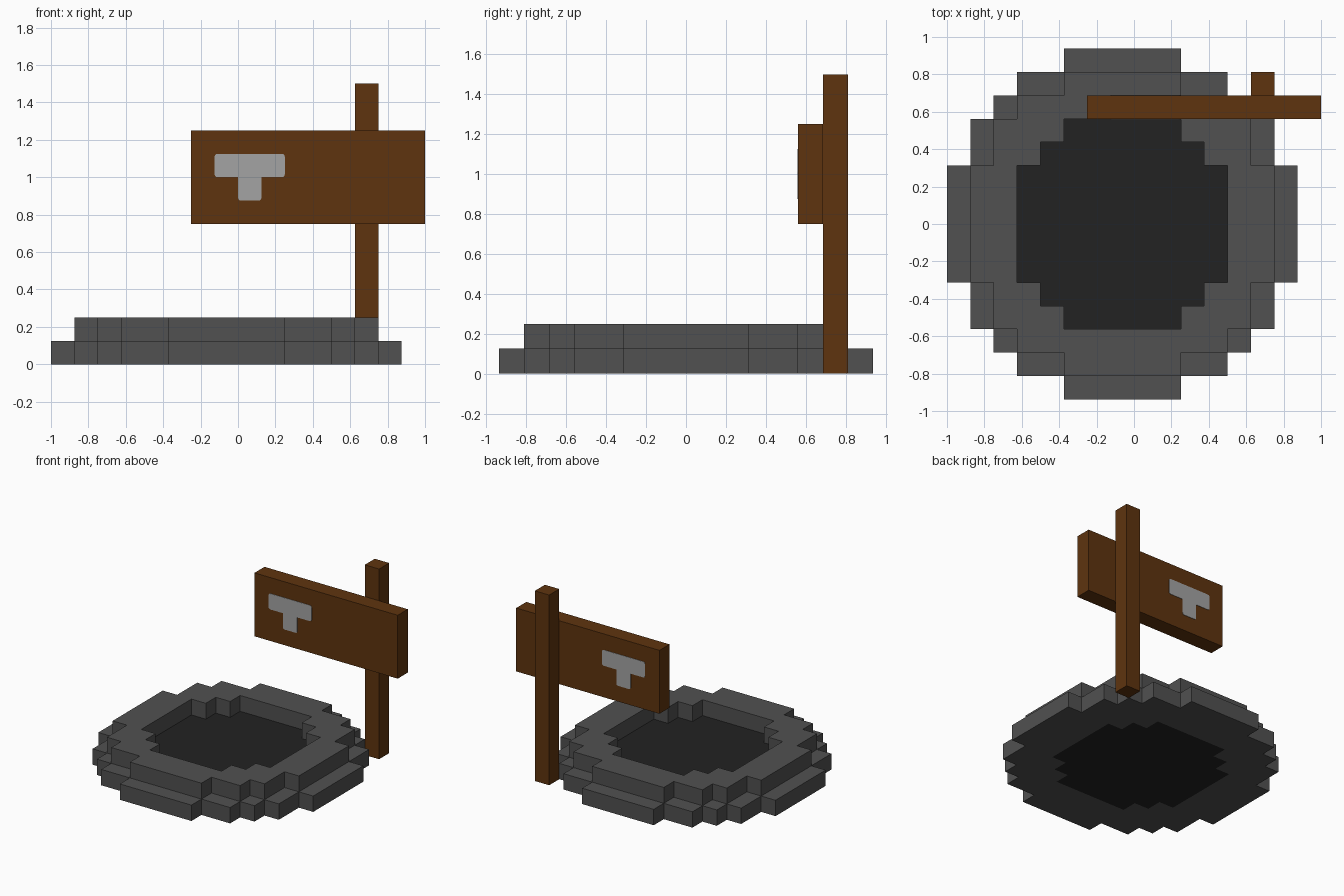
import bpy
import bmesh
from mathutils import Matrix, Vector

if "Cube" in bpy.data.objects:
    bpy.data.objects.remove(bpy.data.objects["Cube"], do_unlink=True)


def material(name, rgb):
    m = bpy.data.materials.new(name)
    m.use_nodes = True
    m.diffuse_color = (*rgb, 1)
    bsdf = next(n for n in m.node_tree.nodes if n.type == 'BSDF_PRINCIPLED')
    bsdf.inputs["Base Color"].default_value = (*rgb, 1)
    bsdf.inputs["Roughness"].default_value = 0.9
    return m


STONE = material("stone grey", (0.082, 0.082, 0.082))
COAL = material("coal black", (0.016, 0.016, 0.016))
WOOD = material("wood brown", (0.113, 0.034, 0.0045))
PAINT = material("light grey", (0.37, 0.37, 0.37))


def finish(name, bm, mat):
    bmesh.ops.recalc_face_normals(bm, faces=bm.faces)
    mesh = bpy.data.meshes.new(name)
    bm.to_mesh(mesh)
    bm.free()
    mesh.materials.append(mat)
    ob = bpy.data.objects.new(name, mesh)
    bpy.context.collection.objects.link(ob)
    return ob


def box(name, lo, hi, mat):
    bm = bmesh.new()
    bmesh.ops.create_cube(bm, size=1)
    lo, hi = Vector(lo), Vector(hi)
    bmesh.ops.scale(bm, vec=hi - lo, verts=bm.verts)
    bmesh.ops.translate(bm, vec=(lo + hi) / 2, verts=bm.verts)
    return finish(name, bm, mat)


def stepped_outline(bands, cx=-0.0625):
    """Stair-stepped loop from (half depth, half width) bands, widest first."""
    quarter, y0 = [], 0
    for y1, x in bands:
        if y0:
            quarter.append((x, y0))
        quarter.append((x, y1))
        y0 = y1
    half = quarter + [(-x, y) for x, y in reversed(quarter)]
    loop = half + [(-x, -y) for x, y in half]
    return [(x + cx, y) for x, y in loop]


def prism(name, loops, z0, z1, mat):
    """Fill an outline (further loops are holes) and extrude it upward."""
    bm = bmesh.new()
    edges = []
    for loop in loops:
        vs = [bm.verts.new((x, y, z0)) for x, y in loop]
        edges += [bm.edges.new((vs[i - 1], vs[i])) for i in range(len(vs))]
    bmesh.ops.triangle_fill(bm, use_beauty=True, edges=edges, normal=(0, 0, 1))
    out = bmesh.ops.extrude_face_region(bm, geom=bm.faces[:], use_keep_orig=True)
    top = [g for g in out["geom"] if isinstance(g, bmesh.types.BMVert)]
    bmesh.ops.translate(bm, vec=(0, 0, z1 - z0), verts=top)
    return finish(name, bm, mat)


# Stone ring in two tiers, with the coal bed filling the lower half of the pit
base = stepped_outline([(0.3125, 0.9375), (0.5625, 0.8125), (0.6875, 0.6875),
                        (0.8125, 0.5625), (0.9375, 0.3125)])
rim = stepped_outline([(0.3125, 0.8125), (0.5625, 0.6875), (0.6875, 0.5625),
                       (0.8125, 0.3125)])
pit = stepped_outline([(0.3125, 0.5625), (0.4375, 0.4375), (0.5625, 0.3125)])
prism("lower_stone_ring", [base, pit], 0, 0.125, STONE)
prism("upper_stone_ring", [rim, pit], 0.125, 0.25, STONE)
prism("coal_bed", [pit], 0, 0.125, COAL)

# Signpost and board
box("sign_post", (0.625, 0.6875, 0), (0.75, 0.8125, 1.5), WOOD)
box("sign_board", (-0.25, 0.5625, 0.75), (1.0, 0.6875, 1.25), WOOD)

# Painted emblem on both faces of the board, outer corners rounded
EMBLEM = [(-0.125, 1.125), (-0.125, 1.0), (0, 1.0), (0, 0.875),
          (0.125, 0.875), (0.125, 1.0), (0.25, 1.0), (0.25, 1.125)]
INNER = {2, 5}
THICK = 0.003


def emblem(name, y):
    bm = bmesh.new()
    vs = [bm.verts.new((x, y, z)) for x, z in EMBLEM]
    bm.faces.new(vs)
    corners = [v for i, v in enumerate(vs) if i not in INNER]
    bmesh.ops.bevel(bm, geom=corners, offset=0.015, segments=3, profile=0.5,
                    affect='VERTICES')
    out = bmesh.ops.extrude_face_region(bm, geom=bm.faces[:], use_keep_orig=True)
    moved = [g for g in out["geom"] if isinstance(g, bmesh.types.BMVert)]
    bmesh.ops.translate(bm, vec=(0, THICK, 0), verts=moved)
    return finish(name, bm, PAINT)


emblem("front_emblem", 0.5625 - THICK)
emblem("back_emblem", 0.6875)
